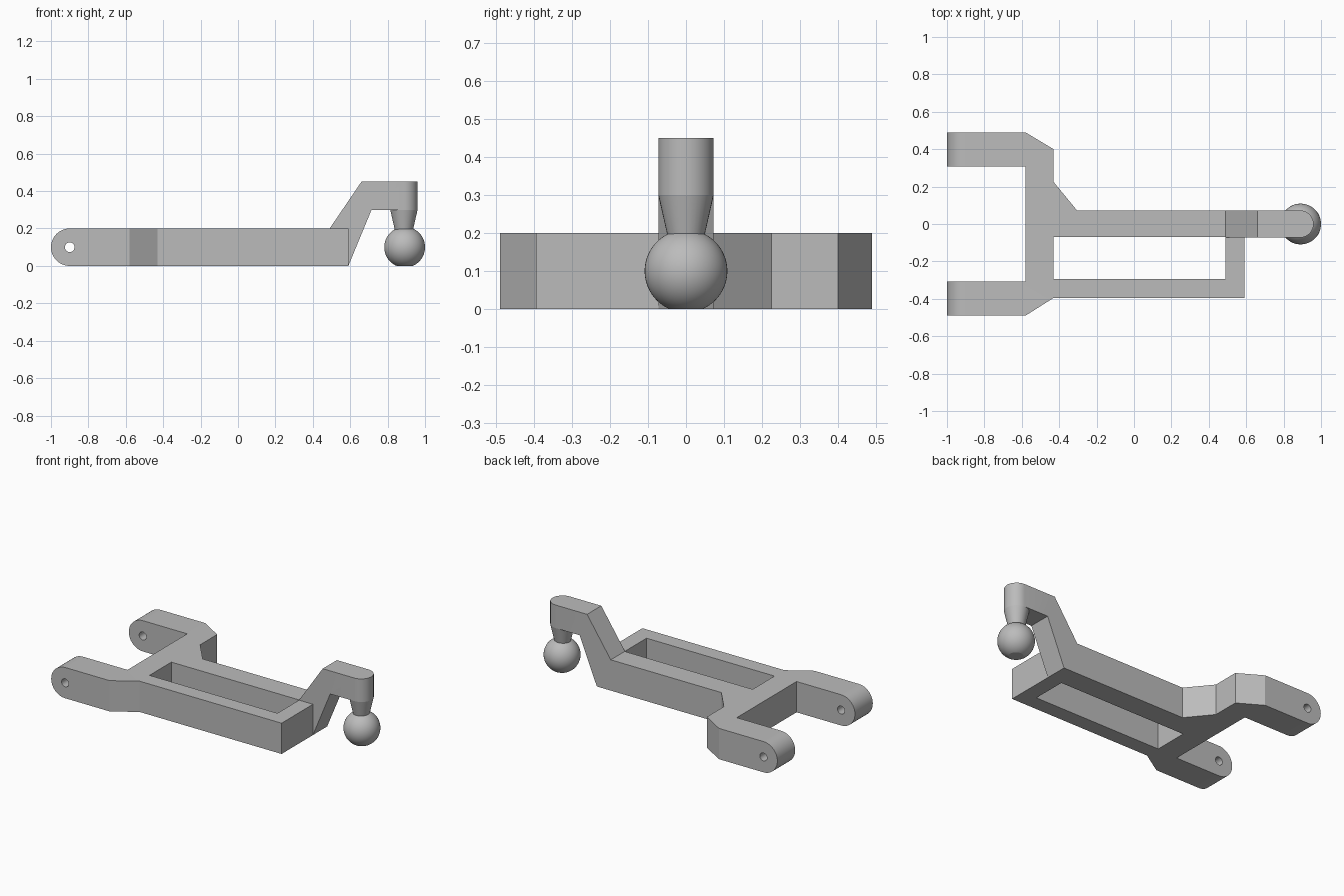
import bpy, bmesh, math
from mathutils import Matrix, Vector

cube = bpy.data.objects.get("Cube")
if cube:
    bpy.data.objects.remove(cube, do_unlink=True)

grey = bpy.data.materials.new("plain grey")
grey.use_nodes = True
colour = (0.5, 0.5, 0.5, 1)
grey.diffuse_color = colour
grey.node_tree.nodes["Principled BSDF"].inputs["Base Color"].default_value = colour


def finish(name, bm):
    bmesh.ops.recalc_face_normals(bm, faces=bm.faces)
    mesh = bpy.data.meshes.new(name)
    bm.to_mesh(mesh)
    bm.free()
    mesh.materials.append(grey)
    obj = bpy.data.objects.new(name, mesh)
    bpy.context.collection.objects.link(obj)
    return obj


def prism(name, outline, start, end, axis="z"):
    """Extrude a plan outline along z, or a side (x, z) outline along y."""
    bm = bmesh.new()
    if axis == "z":
        points = [(a, b, start) for a, b in outline]
        shift = Vector((0, 0, end - start))
    else:
        points = [(a, start, b) for a, b in outline]
        shift = Vector((0, end - start, 0))
    face = bm.faces.new([bm.verts.new(p) for p in points])
    ext = bmesh.ops.extrude_face_region(bm, geom=[face], use_keep_orig=True)
    moved = [v for v in ext["geom"] if isinstance(v, bmesh.types.BMVert)]
    bmesh.ops.translate(bm, vec=shift, verts=moved)
    return finish(name, bm)


def arc(cx, cy, radius, start, end, steps):
    angles = [math.radians(start + (end - start) * i / steps) for i in range(steps + 1)]
    return [(cx + radius * math.cos(a), cy + radius * math.sin(a)) for a in angles]


def select(obj):
    bpy.ops.object.select_all(action="DESELECT")
    obj.select_set(True)
    bpy.context.view_layer.objects.active = obj


def combine(obj, cutter, operation):
    mod = obj.modifiers.new(operation.title(), "BOOLEAN")
    mod.operation, mod.solver, mod.object = operation, "EXACT", cutter
    select(obj)
    bpy.ops.object.modifier_apply(modifier=mod.name)
    bpy.data.objects.remove(cutter, do_unlink=True)


def smooth(obj):
    select(obj)
    bpy.ops.object.shade_smooth_by_angle(angle=math.radians(25))


# Forked frame: plan outline clipped by a side profile with rounded ends
HALF = 0.073
frame = prism("forked_frame", [
    (-1.1, 0.49), (-0.58, 0.49), (-0.43, 0.4), (-0.43, 0.225), (-0.305, HALF),
    (0.59, HALF), (0.59, -0.395), (-0.43, -0.395), (-0.58, -0.49), (-1.1, -0.49),
    (-1.1, -0.307), (-0.58, -0.307), (-0.58, 0.307), (-1.1, 0.307)], 0, 0.2)
side = arc(-0.9, 0.1, 0.1, 90, 270, 24) + [(0.8, 0), (0.8, 0.2)]
combine(frame, prism("side_shape", side, -1, 1, "y"), "INTERSECT")

# Rectangular window and pivot holes
window = [(-0.43, -0.295), (0.49, -0.295), (0.49, -0.07), (-0.43, -0.07)]
combine(frame, prism("window_cutter", window, -0.1, 0.3), "DIFFERENCE")
hole = arc(-0.9, 0.1, 0.026, 0, 345, 23)
combine(frame, prism("hole_cutter", hole, -1, 1, "y"), "DIFFERENCE")
smooth(frame)

# Raised arm: cranked side profile with a rounded tip in plan
TIP = 0.887
arm = prism("raised_arm", [
    (0.49, 0.2), (0.66, 0.45), (1.1, 0.45), (1.1, 0.3), (0.714, 0.3),
    (0.59, 0), (0.59, 0.2)], -0.2, 0.2, "y")
plan = arc(TIP, 0, HALF, -90, 90, 16) + [(0.3, HALF), (0.3, -HALF)]
combine(arm, prism("plan_shape", plan, -0.1, 0.6), "INTERSECT")
smooth(arm)

# Tapered neck under the tip
bm = bmesh.new()
bmesh.ops.create_cone(bm, cap_ends=True, segments=32, radius1=0.048, radius2=HALF,
                      depth=0.11, matrix=Matrix.Translation((TIP, 0, 0.245)))
smooth(finish("tapered_neck", bm))

# Ball with a flat underside
bm = bmesh.new()
bmesh.ops.create_uvsphere(bm, u_segments=48, v_segments=32, radius=0.109,
                          matrix=Matrix.Translation((0.891, 0, 0.1)))
cut = bmesh.ops.bisect_plane(bm, geom=bm.verts[:] + bm.edges[:] + bm.faces[:],
                             plane_co=(0, 0, 0), plane_no=(0, 0, 1), clear_inner=True)
rim = [e for e in cut["geom_cut"] if isinstance(e, bmesh.types.BMEdge)]
bmesh.ops.holes_fill(bm, edges=rim, sides=0)
smooth(finish("ball", bm))
